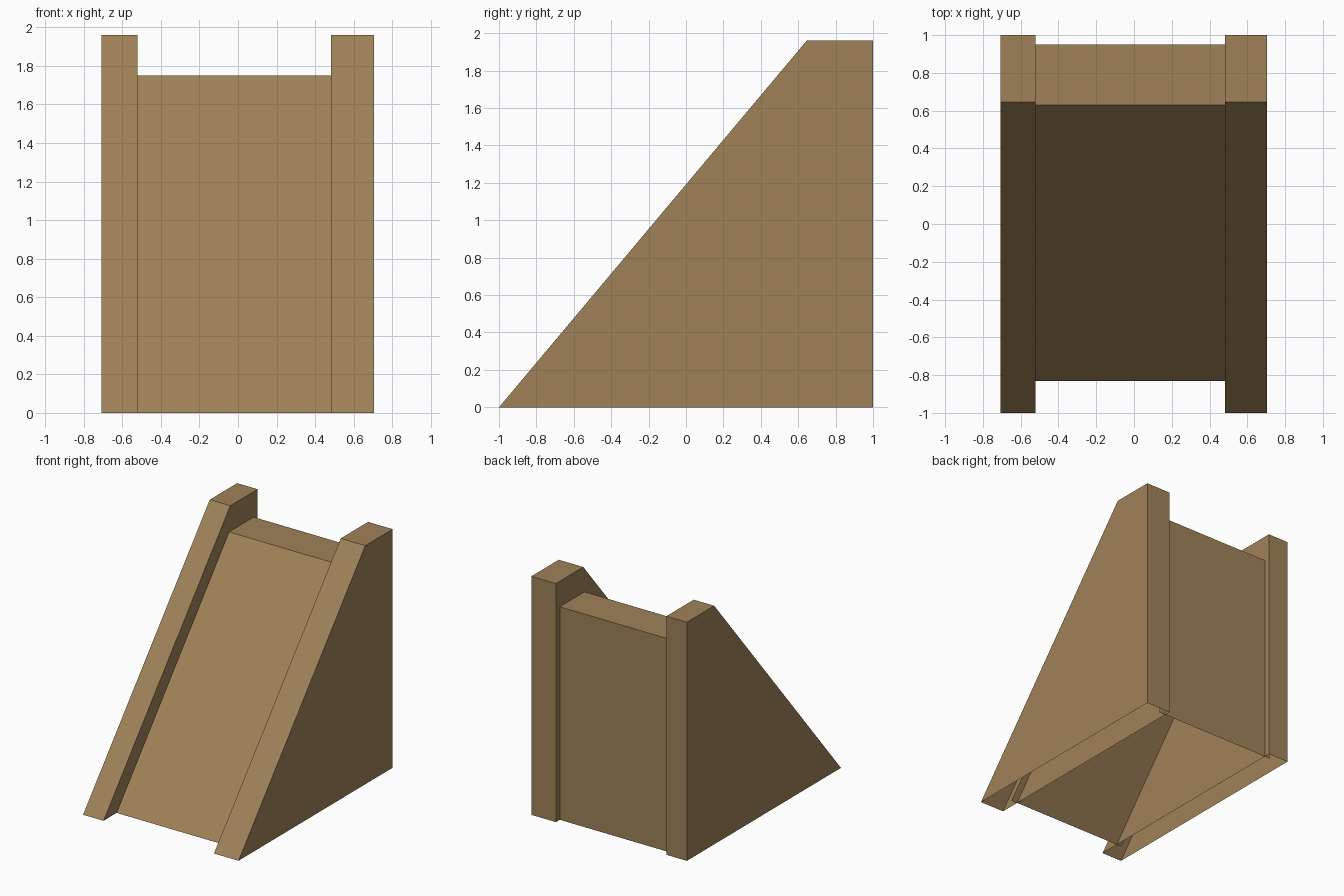
import bpy

if "Cube" in bpy.data.objects:
    bpy.data.objects.remove(bpy.data.objects["Cube"])

# Single wood colour
wood = bpy.data.materials.new("brown_wood")
wood.diffuse_color = (0.35, 0.225, 0.098, 1.0)
wood.use_nodes = True
wood.node_tree.nodes["Principled BSDF"].inputs["Base Color"].default_value = wood.diffuse_color


def extrude_profile(name, profile, x0, x1, capped):
    """Sweep a (y, z) profile along x; the underside stays open."""
    n = len(profile)
    verts = [(x, y, z) for x in (x0, x1) for y, z in profile]
    faces = [(i, n + i, n + i + 1, i + 1) for i in range(n - 1)]
    if capped:
        faces += [tuple(range(n)), tuple(reversed(range(n, 2 * n)))]
    mesh = bpy.data.meshes.new(name)
    mesh.from_pydata(verts, [], faces)
    mesh.materials.append(wood)
    mesh.update()
    obj = bpy.data.objects.new(name, mesh)
    bpy.context.collection.objects.link(obj)
    return obj


# Side walls: hollow wedges with a flat top
wall = [(-1.0, 0.0), (0.645, 1.96), (1.0, 1.96), (1.0, 0.0)]
extrude_profile("left_wall", wall, -0.708, -0.522, True)
extrude_profile("right_wall", wall, 0.482, 0.705, True)

# Ramp between the walls: slope, top and back, tucked slightly into each wall
ramp = [(-0.83, 0.0), (0.63, 1.75), (0.95, 1.75), (0.95, 0.0)]
extrude_profile("ramp", ramp, -0.57, 0.54, False)
